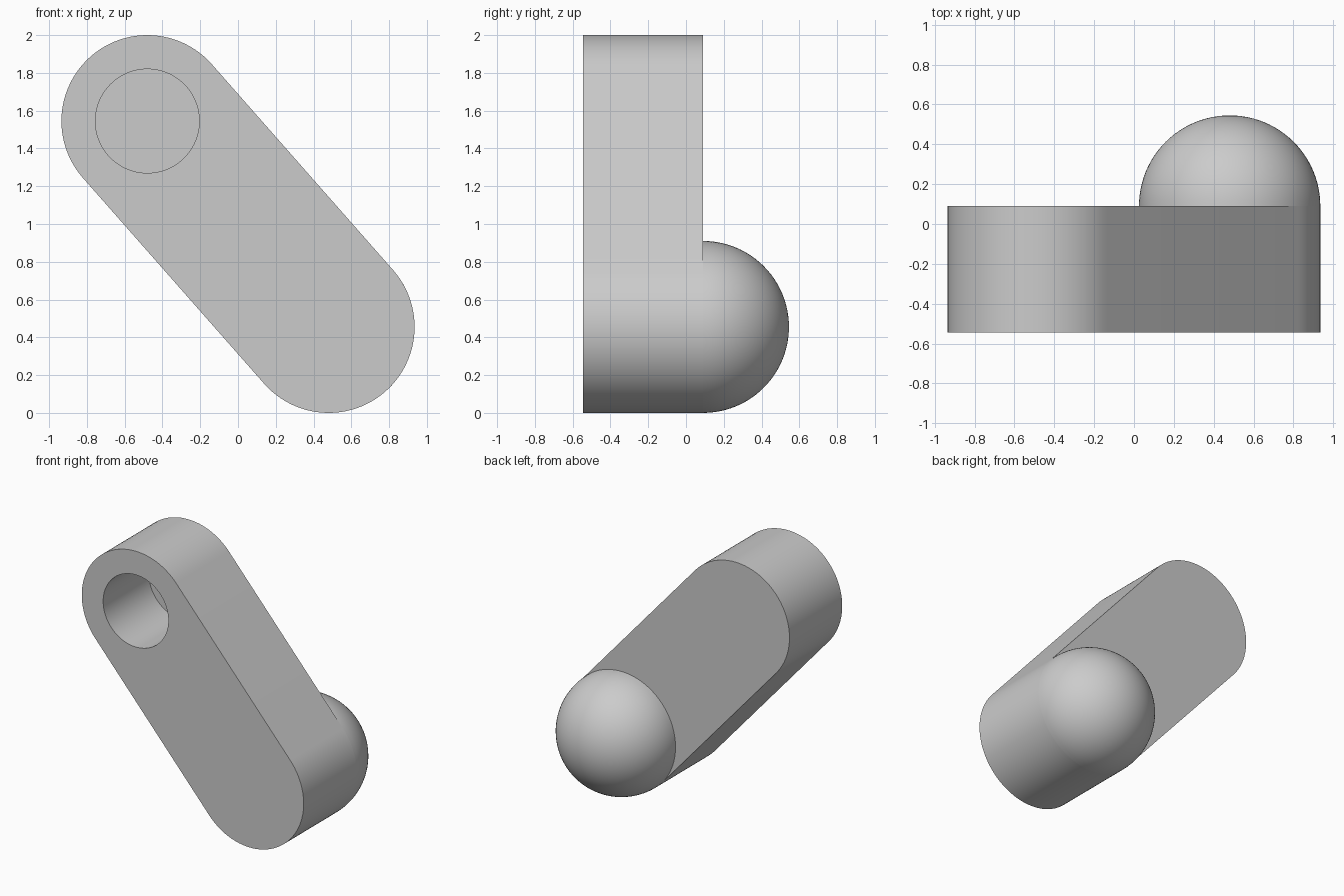
import bpy, bmesh
from math import pi, sin, cos, atan2
from mathutils import Matrix, Vector

cube = bpy.data.objects.get("Cube")
if cube:
    bpy.data.objects.remove(cube, do_unlink=True)

R, HOLE_R = 0.455, 0.275          # arm end radius, socket radius
FRONT, BACK = -0.545, 0.09        # arm faces along y
SOCKET_DEPTH = 0.55
UPPER, LOWER = Vector((-0.48, 0, 1.545)), Vector((0.48, 0, 0.455))
SEG = 96

grey = bpy.data.materials.new("light_grey")
grey.use_nodes = True
colour = (0.6, 0.6, 0.6, 1)
grey.diffuse_color = colour
grey.node_tree.nodes["Principled BSDF"].inputs["Base Color"].default_value = colour


def make_object(name, bm):
    mesh = bpy.data.meshes.new(name)
    bmesh.ops.recalc_face_normals(bm, faces=bm.faces)
    bm.to_mesh(mesh)
    bm.free()
    mesh.materials.append(grey)
    obj = bpy.data.objects.new(name, mesh)
    bpy.context.collection.objects.link(obj)
    return obj


def prism(name, outline, y0, y1):
    """Extrude an outline in the xz plane from y0 to y1."""
    bm = bmesh.new()
    face = bm.faces.new([bm.verts.new((p.x, y0, p.z)) for p in outline])
    ext = bmesh.ops.extrude_face_region(bm, geom=[face])["geom"]
    bmesh.ops.translate(bm, vec=(0, y1 - y0, 0),
                        verts=[v for v in ext if isinstance(v, bmesh.types.BMVert)])
    return make_object(name, bm)


def arc(centre, radius, start, sweep, n):
    return [centre + radius * Vector((cos(start + sweep * i / n), 0, sin(start + sweep * i / n)))
            for i in range(n + 1)]


# Slanted arm with two round ends
axis = UPPER - LOWER
side = atan2(axis.z, axis.x) - pi / 2
outline = arc(UPPER, R, side, pi, SEG // 2) + arc(LOWER, R, side + pi, pi, SEG // 2)
arm = prism("arm", outline, FRONT, BACK)

# Blind round socket in the front of the upper end
cutter = prism("socket_cutter", arc(UPPER, HOLE_R, 0, 2 * pi, SEG)[:-1],
               FRONT - 0.1, FRONT + SOCKET_DEPTH)
cutter.hide_render = True
cut = arm.modifiers.new("socket", "BOOLEAN")
cut.operation, cut.solver, cut.object = "DIFFERENCE", "EXACT", cutter
bpy.context.view_layer.objects.active = arm
bpy.ops.object.modifier_apply(modifier=cut.name)
bpy.data.objects.remove(cutter, do_unlink=True)

# Half-ball on the back of the lower end
bm = bmesh.new()
bmesh.ops.create_uvsphere(bm, u_segments=SEG, v_segments=SEG // 2, radius=R)
bmesh.ops.delete(bm, geom=[v for v in bm.verts if v.co.z < -0.001], context="VERTS")
bm.transform(Matrix.Translation((LOWER.x, BACK, LOWER.z))
             @ Matrix.Rotation(-pi / 2, 4, "X") @ Matrix.Rotation(side, 4, "Z"))
dome = make_object("ball_end", bm)

# Smooth curved walls, crisp rims
bpy.ops.object.select_all(action="DESELECT")
for obj in (arm, dome):
    obj.select_set(True)
bpy.context.view_layer.objects.active = arm
bpy.ops.object.shade_smooth_by_angle(angle=pi / 6)
